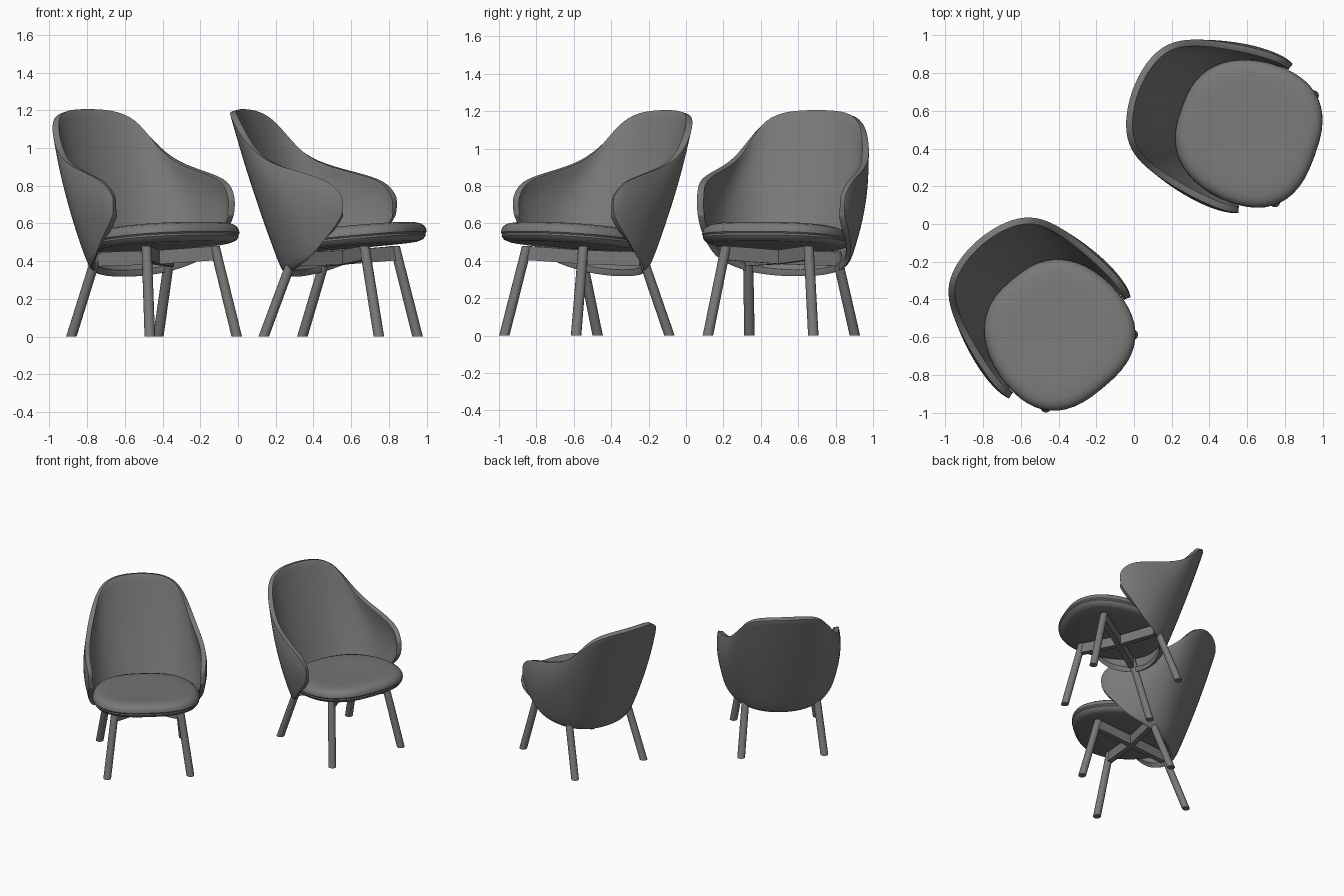
import bpy
import bmesh
from math import cos, sin, pi, radians, copysign
from mathutils import Matrix, Vector

if "Cube" in bpy.data.objects:
    bpy.data.objects.remove(bpy.data.objects["Cube"])

grey = bpy.data.materials.new("warm_grey")
grey.use_nodes = True
colour = (0.19, 0.19, 0.19, 1)
grey.diffuse_color = colour
grey.node_tree.nodes["Principled BSDF"].inputs["Base Color"].default_value = colour


def finish(bm, name, recalc=True):
    """Turn a bmesh into a grey mesh."""
    if recalc:
        bmesh.ops.recalc_face_normals(bm, faces=bm.faces)
    mesh = bpy.data.meshes.new(name)
    bm.to_mesh(mesh)
    bm.free()
    mesh.materials.append(grey)
    return mesh


def shell_mesh():
    """Wrap-around back and arms: half outline from centre to arm tip, mirrored."""
    rim = [(0, .595, 1.197), (.17, .57, 1.193), (.285, .51, 1.15), (.35, .415, 1.03),
           (.393, .285, .925), (.432, .06, .87), (.437, -.1, .825), (.42, -.16, .75)]
    middle = [(0, .453, .76), (.17, .435, .76), (.305, .37, .75), (.375, .27, .71),
              (.425, .16, .68), (.45, 0, .70), (.44, -.12, .71), (.42, -.165, .70)]
    base = [(0, .30, .32), (.15, .28, .325), (.27, .215, .345), (.345, .13, .38),
            (.395, .03, .425), (.415, -.06, .52), (.42, -.125, .59), (.418, -.16, .65)]
    bm = bmesh.new()
    columns = []
    for i in range(-7, 8):
        b, m, t = (Vector(row[abs(i)]) for row in (base, middle, rim))
        column = []
        for j in range(6):
            v = j / 5
            p = b * (2 * (v - .5) * (v - 1)) + m * (4 * v * (1 - v)) + t * (2 * v * (v - .5))
            column.append(bm.verts.new((copysign(p.x, i), p.y, p.z)))
        # Lower edge curls slightly under the seat
        curl = max(0, 1 - abs(i) / 5)
        p = column[0].co
        column.insert(0, bm.verts.new((p.x * (1 - .1 * curl), p.y - .04 * curl, p.z - .004)))
        columns.append(column)
    for a, b in zip(columns, columns[1:]):
        for j in range(6):
            bm.faces.new((a[j], a[j + 1], b[j + 1], b[j]))
    return finish(bm, "shell", False)


def seat_mesh():
    """Rounded cushion from scaled rings, tilted down to the rear."""
    profile = [(.5, -.045), (.88, -.043), (.96, -.032), (.99, -.014), (.985, -.004),
               (1, .004), (.995, .02), (.97, .038), (.92, .052), (.84, .06), (.65, .06), (.35, .056)]
    bm = bmesh.new()
    rings = []
    count = 48
    for scale, height in profile:
        ring = []
        for k in range(count):
            a = 2 * pi * k / count
            x = copysign(abs(cos(a)) ** .77, cos(a))
            y = copysign(abs(sin(a)) ** .77, sin(a))
            x *= .385 * (1 - .12 * max(0, y)) * scale
            y = y * .375 * scale
            ring.append(bm.verts.new((x, y - .065, .52 + height - .09 * y)))
        rings.append(ring)
    for a, b in zip(rings, rings[1:]):
        for k in range(count):
            n = (k + 1) % count
            bm.faces.new((a[k], a[n], b[n], b[k]))
    bm.faces.new(rings[0])
    bm.faces.new(rings[-1])
    return finish(bm, "seat")


def leg_mesh(foot, top):
    """Splayed round leg, cut level at the floor."""
    bm = bmesh.new()
    bmesh.ops.create_cone(bm, cap_ends=True, segments=16, radius1=.028, radius2=.027, depth=1)
    for v in bm.verts:
        v.co += Vector(foot).lerp(Vector(top), v.co.z + .5) - Vector((0, 0, v.co.z))
    return finish(bm, "leg")


def bar_mesh(start, end):
    """Upright rectangular bar between two points."""
    start, end = Vector(start), Vector(end)
    along = end - start
    bm = bmesh.new()
    bmesh.ops.create_cube(bm, size=1)
    bmesh.ops.scale(bm, vec=(along.length, .04, .075), verts=bm.verts)
    turn = along.to_track_quat('X', 'Z').to_matrix().to_4x4()
    bmesh.ops.transform(bm, matrix=Matrix.Translation((start + end) / 2) @ turn, verts=bm.verts)
    return finish(bm, "crossbar")


parts = {"shell": shell_mesh(), "seat": seat_mesh()}
for side, s in (("left", 1), ("right", -1)):
    parts[side + "_front_leg"] = leg_mesh((s * .30, -.325, 0), (s * .235, -.22, .48))
    parts[side + "_rear_leg"] = leg_mesh((s * .30, .325, 0), (s * .25, .165, .45))
    parts[side + "_front_crossbar"] = bar_mesh((s * .235, -.22, .442), (0, -.02, .42))
    parts[side + "_rear_crossbar"] = bar_mesh((s * .25, .165, .41), (0, -.02, .42))

# Two matching chairs, turned differently
objects = []
for chair, place, angle in (("near_chair", (-.445, -.53, 0), 39.8),
                            ("far_chair", (.544, .51, 0), 70)):
    for part, mesh in parts.items():
        ob = bpy.data.objects.new(chair + "_" + part, mesh)
        bpy.context.collection.objects.link(ob)
        ob.location = place
        ob.rotation_euler.z = radians(angle)
        objects.append(ob)
        if part == "shell":
            smooth = ob.modifiers.new("smooth_form", 'SUBSURF')
            smooth.levels = smooth.render_levels = 2
            padding = ob.modifiers.new("padding", 'SOLIDIFY')
            padding.thickness = .035
            padding.offset = -1
            edge = ob.modifiers.new("rounded_edge", 'BEVEL')
            edge.width = .01
            edge.segments = 2
            edge.angle_limit = radians(50)

bpy.ops.object.select_all(action='DESELECT')
for ob in objects:
    ob.select_set(True)
bpy.context.view_layer.objects.active = objects[0]
bpy.ops.object.shade_smooth_by_angle(angle=radians(40))
